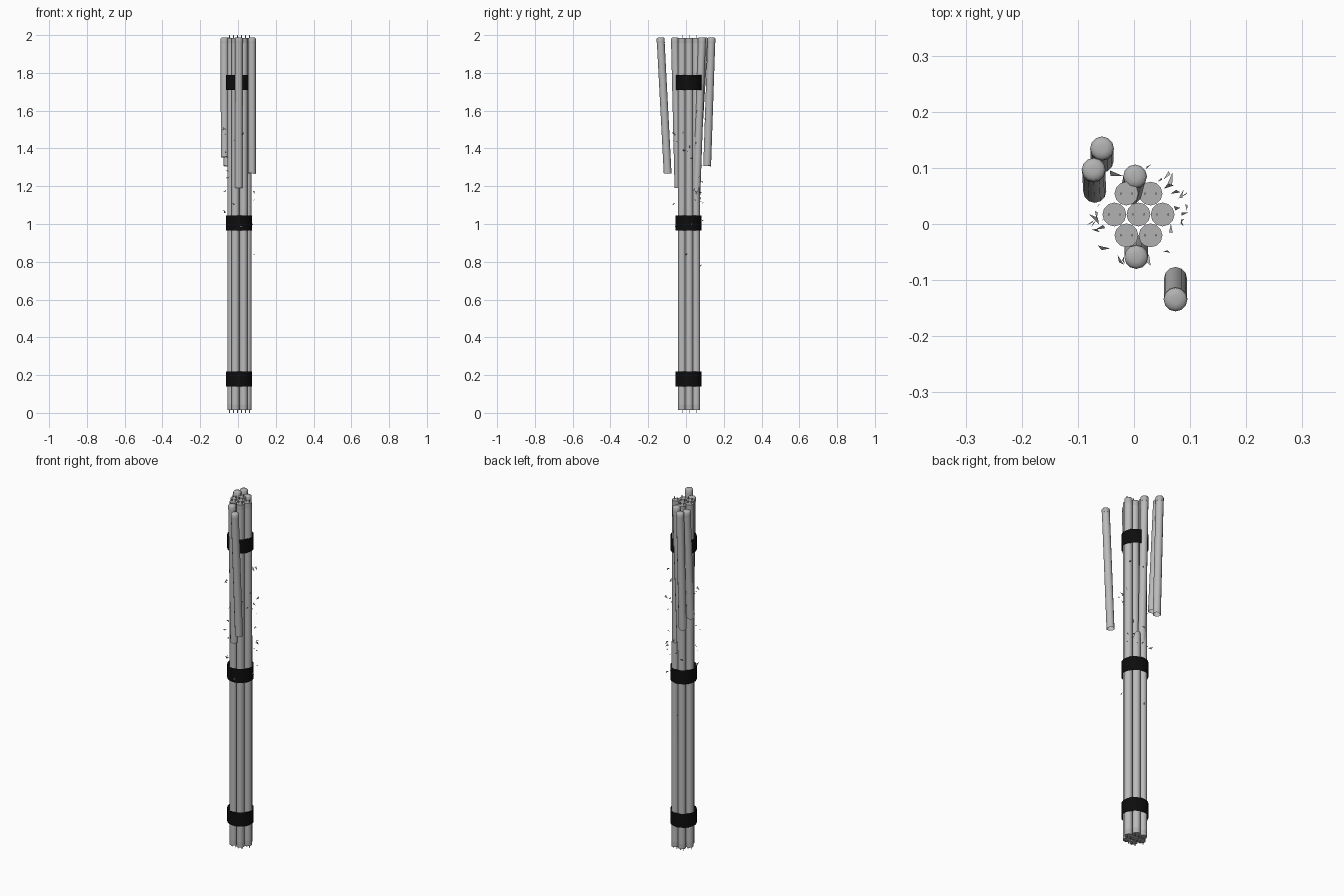
import bpy, bmesh, math, random
from mathutils import Vector

if "Cube" in bpy.data.objects:
    bpy.data.objects.remove(bpy.data.objects["Cube"])

random.seed(7)
R = 0.0212          # tube radius
SIDES = 12
CX, CY = 0.008, 0.017   # bundle centre


def material(name, rgb):
    m = bpy.data.materials.new(name)
    m.diffuse_color = (*rgb, 1)
    m.use_nodes = True
    m.node_tree.nodes["Principled BSDF"].inputs["Base Color"].default_value = m.diffuse_color
    return m


GLASS = material("tube grey", (0.5, 0.5, 0.5))
METAL = material("end cap grey", (0.44, 0.44, 0.44))
BLACK = material("strap black", (0.004, 0.004, 0.004))


def finish(name, bm, mats, smooth=True):
    me = bpy.data.meshes.new(name)
    bm.to_mesh(me)
    bm.free()
    ob = bpy.data.objects.new(name, me)
    bpy.context.collection.objects.link(ob)
    for m in mats:
        me.materials.append(m)
    if smooth:
        bpy.ops.object.select_all(action='DESELECT')
        ob.select_set(True)
        bpy.context.view_layer.objects.active = ob
        bpy.ops.object.shade_smooth_by_angle(angle=math.radians(50))
    return ob


def lathe(bm, start, end, profile, jag=0.0, cap_start=True, cap_end=True):
    """Rings from start to end; profile = (distance, radius, material).
    jag roughens the first ring like snapped glass."""
    start, end = Vector(start), Vector(end)
    d = (end - start).normalized()
    q = Vector((0, 0, 1)).rotation_difference(d)
    rings = []
    for i, (t, r, _) in enumerate(profile):
        ring = []
        for k in range(SIDES):
            a = 2 * math.pi * k / SIDES
            off = random.uniform(0, jag) if i == 0 else 0
            ring.append(bm.verts.new(start + q @ Vector((r * math.cos(a), r * math.sin(a), t + off))))
        rings.append(ring)
    for i in range(len(rings) - 1):
        for k in range(SIDES):
            n = (k + 1) % SIDES
            f = bm.faces.new((rings[i][k], rings[i][n], rings[i + 1][n], rings[i + 1][k]))
            f.material_index = profile[i][2]
    if cap_start:
        bm.faces.new(rings[0][::-1]).material_index = 1
    if cap_end:
        bm.faces.new(rings[-1]).material_index = 1


def pins(bm, x, y, z0, z1):
    for s in (-1, 1):
        r = bmesh.ops.create_cone(bm, cap_ends=True, segments=6, radius1=0.002,
                                  radius2=0.002, depth=z1 - z0)
        bmesh.ops.translate(bm, verts=r["verts"], vec=(x + s * 0.01, y, (z0 + z1) / 2))


# Hexagonal bundle: six whole tubes and one snapped stump
spots = [(CX, CY)] + [(CX + 0.043 * math.cos(math.radians(60 * k)),
                       CY + 0.043 * math.sin(math.radians(60 * k))) for k in range(6)]
for i, (x, y) in enumerate(spots):
    bm = bmesh.new()
    if i == 2:
        lathe(bm, (x, y, 1.2), (x, y, 0.015),
              [(0, R, 0), (1.155, R, 1), (1.185, R, 1)], jag=0.05, cap_start=False)
    else:
        lathe(bm, (x, y, 0.015), (x, y, 1.985),
              [(0, R, 1), (0.03, R, 0), (1.94, R, 1), (1.97, R, 1)])
        pins(bm, x, y, 1.98, 2.0)
    pins(bm, x, y, 0.0, 0.02)
    finish("whole_tube" if i != 2 else "snapped_stump", bm, [GLASS, METAL])

# Broken tubes leaning outwards, with rounded end caps
broken = [((0.074, -0.097, 1.265), (0.074, -0.135, 1.988)),
          ((-0.057, 0.112, 1.305), (-0.057, 0.135, 1.988)),
          ((-0.070, 0.058, 1.35), (-0.072, 0.097, 1.988)),
          ((0.004, -0.040, 1.19), (0.004, -0.059, 1.988)),
          ((-0.006, 0.055, 1.15), (0.002, 0.085, 1.988))]
for a, b in broken:
    L = (Vector(b) - Vector(a)).length
    bm = bmesh.new()
    lathe(bm, a, b, [(0, R * 0.97, 0), (0.01, R * 0.97, 0), (L - 0.03, R * 0.97, 1), (L - 0.03, R, 1),
                     (L - 0.007, R, 1), (L - 0.002, R * 0.8, 1), (L, R * 0.4, 1)],
          jag=0.006, cap_start=False)
    finish("broken_tube", bm, [GLASS, METAL])

# Thin black straps
for z in (0.18, 1.005, 1.75):
    bm = bmesh.new()
    bmesh.ops.create_cone(bm, cap_ends=False, segments=32, radius1=0.069, radius2=0.069, depth=0.08)
    bmesh.ops.translate(bm, verts=bm.verts, vec=(CX - 0.002, CY - 0.003, z))
    finish("strap", bm, [BLACK])

# Loose glass shards
bm = bmesh.new()
for i in range(36):
    a = random.uniform(0, 2 * math.pi)
    rad = random.uniform(0.06, 0.088)
    c = Vector((CX + rad * math.cos(a), CY + rad * math.sin(a),
                min(1.62, max(0.66, random.gauss(1.3, 0.2)))))
    u = Vector([random.uniform(-1, 1) for _ in range(3)]).normalized()
    w = u.orthogonal().normalized()
    s = random.uniform(0.006, 0.013)
    bm.faces.new([bm.verts.new(c + p) for p in (u * s, -u * s + w * s * 0.5, -u * s * 0.6 - w * s * 0.5)])
finish("glass_shards", bm, [GLASS], smooth=False)
